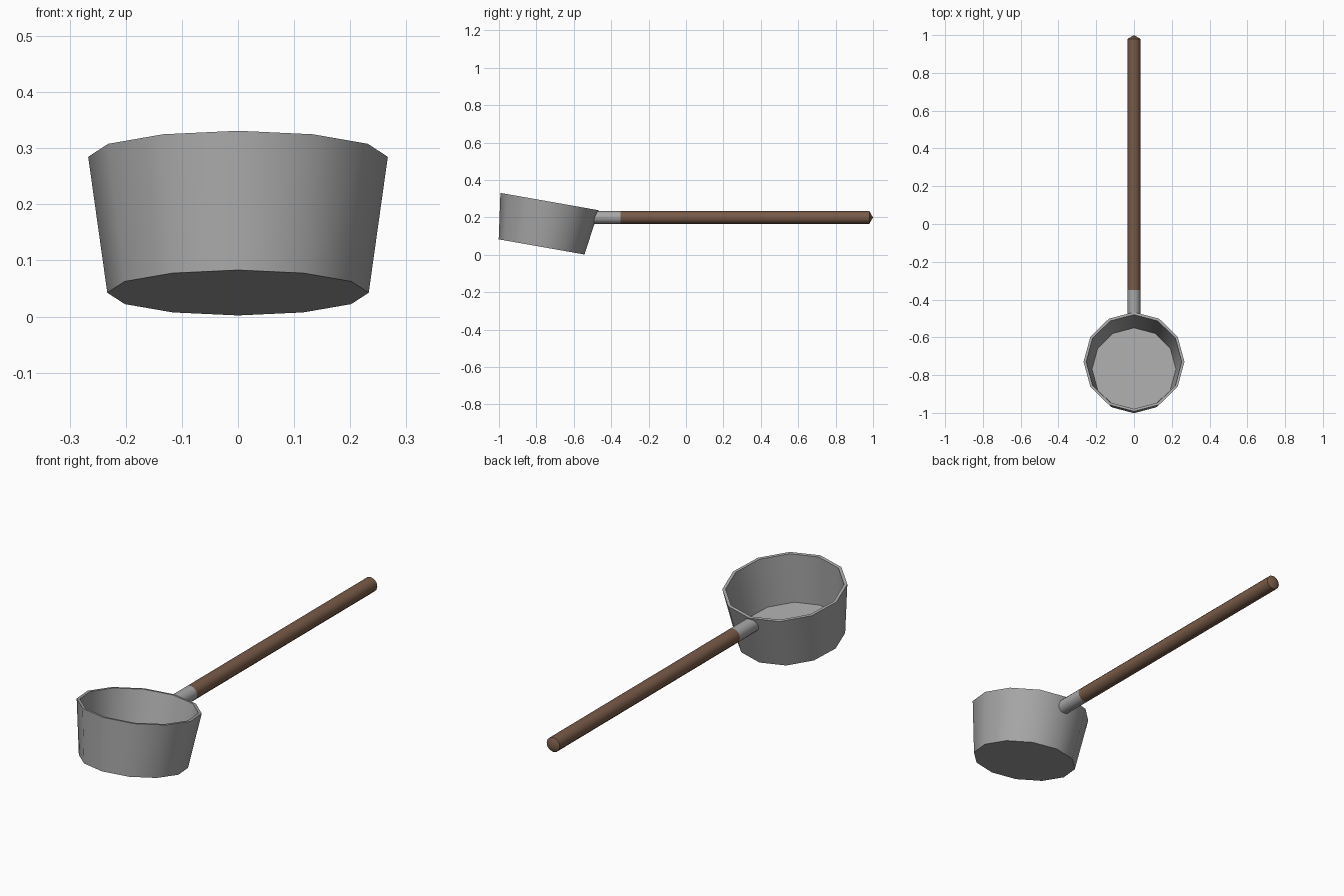
import bpy, bmesh, math
from mathutils import Matrix, Vector

if "Cube" in bpy.data.objects:
    bpy.data.objects.remove(bpy.data.objects["Cube"])


def material(name, rgb):
    m = bpy.data.materials.new(name)
    m.diffuse_color = (*rgb, 1)
    m.use_nodes = True
    m.node_tree.nodes["Principled BSDF"].inputs["Base Color"].default_value = m.diffuse_color
    return m


METAL = material("grey metal", (0.39, 0.39, 0.39))
WOOD = material("brown wood", (0.19, 0.105, 0.065))


def lathe(name, profile, sides, matrix, mat, phase=0.0):
    """Spin (radius, height) points about local z; radius 0 closes the end."""
    bm = bmesh.new()
    rings = []
    for r, h in profile:
        count = sides if r > 0 else 1
        rings.append([bm.verts.new((r * math.cos(phase + math.tau * i / sides),
                                    r * math.sin(phase + math.tau * i / sides), h))
                      for i in range(count)])
    for a, b in zip(rings, rings[1:]):
        for i in range(sides):
            j = (i + 1) % sides
            if len(a) == 1:
                bm.faces.new((a[0], b[j], b[i]))
            elif len(b) == 1:
                bm.faces.new((a[i], a[j], b[0]))
            else:
                bm.faces.new((a[i], a[j], b[j], b[i]))
    bmesh.ops.recalc_face_normals(bm, faces=bm.faces)
    bm.transform(matrix)
    mesh = bpy.data.meshes.new(name)
    bm.to_mesh(mesh)
    bm.free()
    mesh.materials.append(mat)
    obj = bpy.data.objects.new(name, mesh)
    bpy.context.collection.objects.link(obj)
    bpy.ops.object.select_all(action='DESELECT')
    obj.select_set(True)
    bpy.context.view_layer.objects.active = obj
    bpy.ops.object.shade_smooth_by_angle(angle=math.radians(35))
    return obj


# Twelve-sided tapered cup, tilted back towards the handle
tilt = Matrix.Translation((0, -0.772, 0.0425)) @ Matrix.Rotation(math.radians(-10), 4, 'X')
lathe("cup", [(0, 0), (0.233, 0), (0.267, 0.246), (0.253, 0.246), (0.222, 0.02), (0, 0.02)],
      12, tilt, METAL)

# Local z runs along +y for the handle parts
along_y = Matrix.Translation((0, 0, 0.2)) @ Matrix.Rotation(math.radians(-90), 4, 'X')

# Metal socket, its inner end sheared to follow the sloping cup wall
socket = lathe("handle_socket", [(0, -0.488), (0.034, -0.488), (0.034, -0.35), (0, -0.35)],
               12, along_y, METAL)
for v in socket.data.vertices:
    if v.co.y < -0.4:
        v.co.y += (v.co.z - 0.2) * 0.32

# Wooden handle with a blunt pointed end
lathe("wooden_handle", [(0, -0.36), (0.034, -0.35), (0.034, 0.98), (0, 1.0)],
      12, along_y, WOOD)
